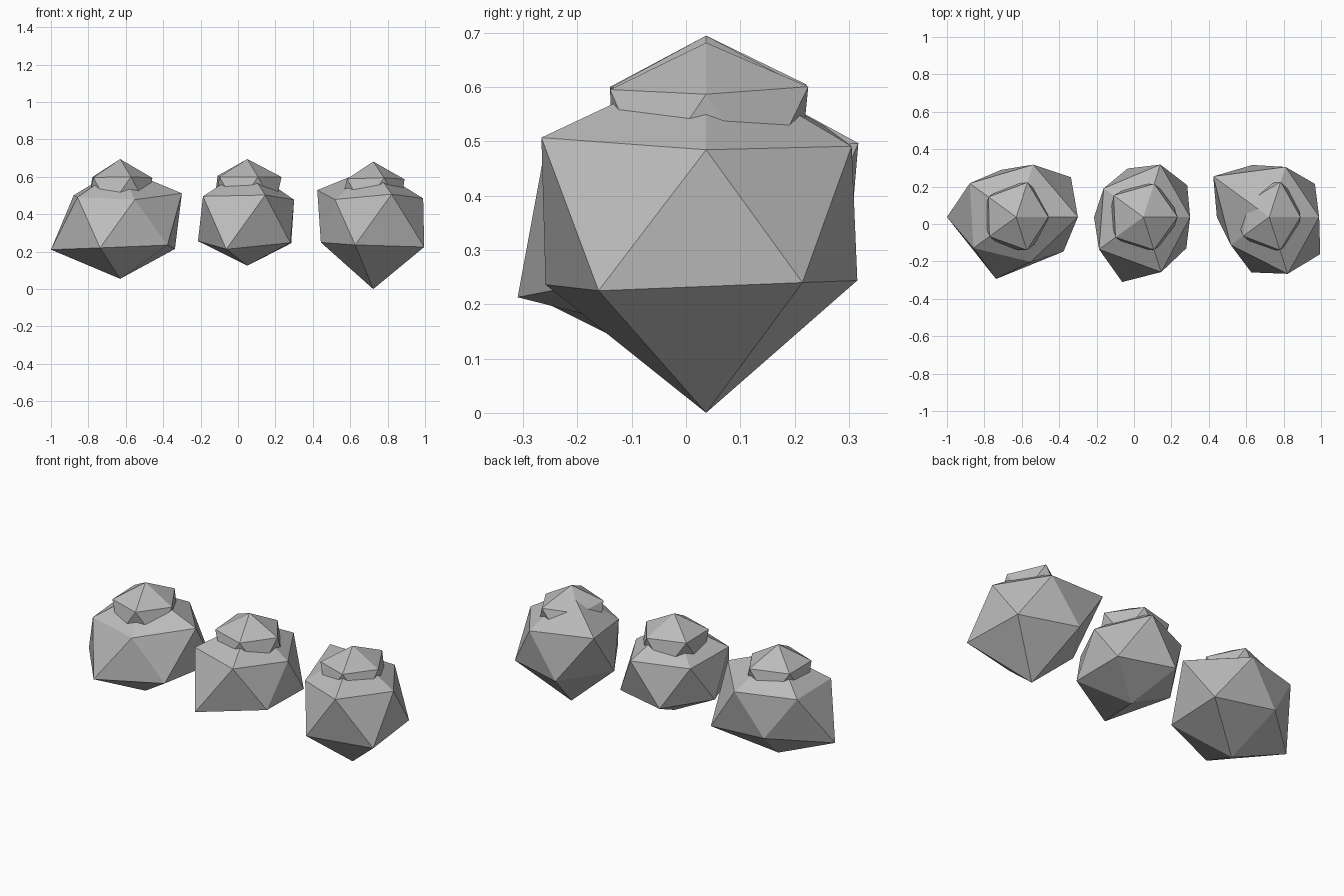
import bpy, bmesh, math

if "Cube" in bpy.data.objects:
    bpy.data.objects.remove(bpy.data.objects["Cube"])

stone = bpy.data.materials.new("grey stone")
stone.diffuse_color = (0.5, 0.5, 0.5, 1)
stone.use_nodes = True
stone.node_tree.nodes["Principled BSDF"].inputs["Base Color"].default_value = stone.diffuse_color


def boulder(name, x, mid, slope, top, bottom, upper, lower):
    """Uneven icosahedron: each ring corner is pushed in or out from the centre."""
    bm = bmesh.new()

    def ring(radii, turn, sign):
        return [bm.verts.new((x + r * math.cos(math.radians(72 * i + turn)),
                              0.037 + r * math.sin(math.radians(72 * i + turn)),
                              mid + sign * slope * r)) for i, r in enumerate(radii)]

    up, low = ring(upper, 0, 1), ring(lower, 36, -1)
    peak = bm.verts.new((x, 0.037, top))
    foot = bm.verts.new((x, 0.037, bottom))
    for i in range(5):
        j = (i + 1) % 5
        bm.faces.new((peak, up[i], up[j]))
        bm.faces.new((up[i], low[i], up[j]))
        bm.faces.new((low[i], low[j], up[j]))
        bm.faces.new((foot, low[j], low[i]))
    bmesh.ops.recalc_face_normals(bm, faces=bm.faces)
    mesh = bpy.data.meshes.new(name)
    bm.to_mesh(mesh)
    bm.free()
    mesh.materials.append(stone)
    bpy.context.collection.objects.link(bpy.data.objects.new(name, mesh))


# Main boulders
boulder("left_rock", -0.63, 0.37, 0.43, 0.65, 0.055,
        (0.33, 0.295, 0.307, 0.282, 0.252), (0.362, 0.265, 0.37, 0.348, 0.313))
boulder("middle_rock", 0.05, 0.37, 0.43, 0.65, 0.125,
        (0.25, 0.295, 0.262, 0.293, 0.309), (0.29, 0.273, 0.264, 0.365, 0.284))
boulder("right_rock", 0.723, 0.37, 0.43, 0.65, 0.0,
        (0.267, 0.282, 0.37, 0.254, 0.319), (0.302, 0.293, 0.28, 0.311, 0.337))

# Small cap stones sunk into the tops
cap_base = (0.18,) * 5
boulder("left_cap", -0.63, 0.517, 0.45, 0.695, 0.36,
        (0.172, 0.195, 0.183, 0.177, 0.186), cap_base)
boulder("middle_cap", 0.05, 0.517, 0.45, 0.695, 0.36,
        (0.183, 0.187, 0.197, 0.184, 0.184), cap_base)
boulder("right_cap", 0.723, 0.512, 0.45, 0.682, 0.36,
        (0.167, 0.198, 0.14, 0.172, 0.186), cap_base)
